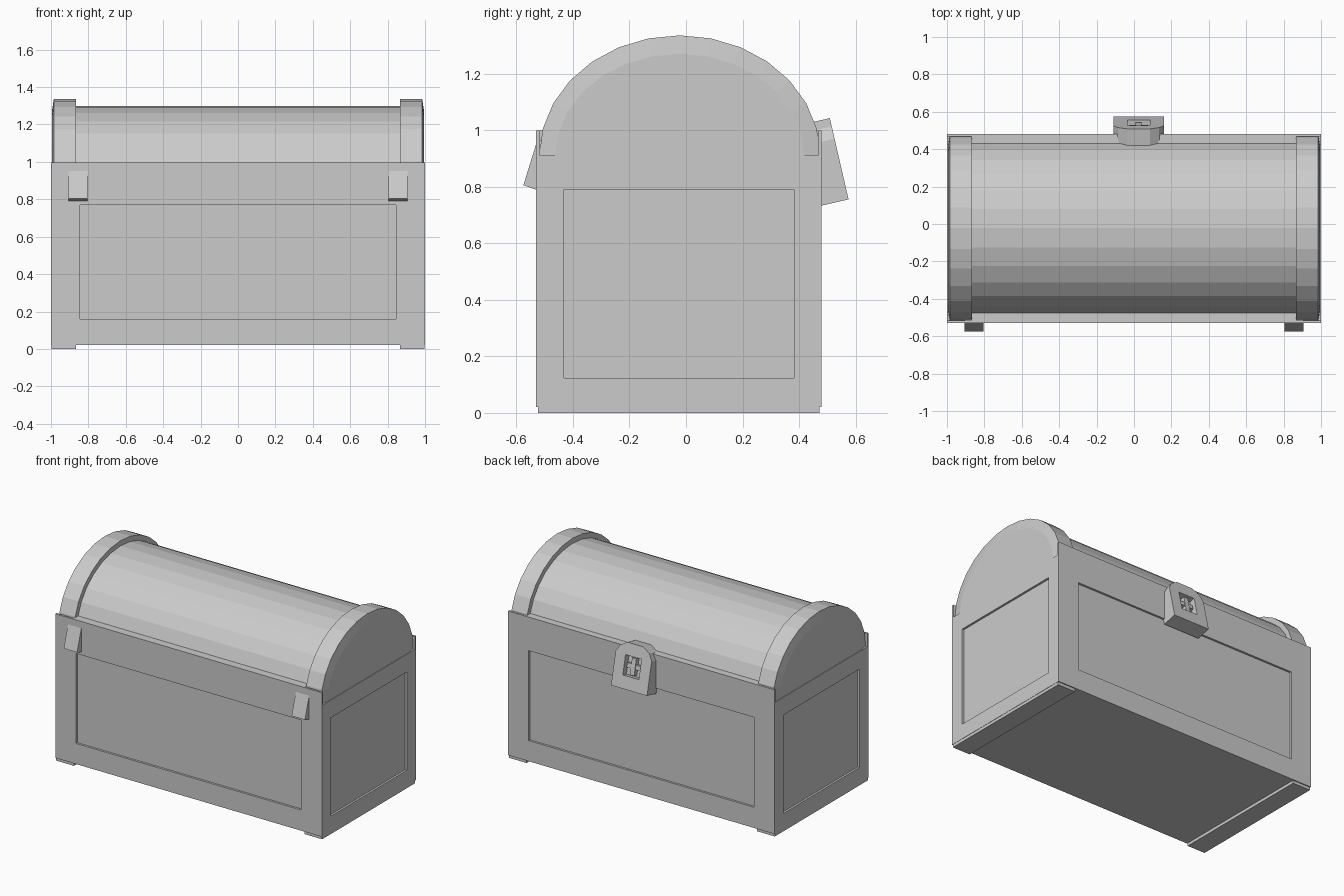
import bpy, bmesh, math
from mathutils import Vector, Matrix

if "Cube" in bpy.data.objects:
    bpy.data.objects.remove(bpy.data.objects["Cube"])


def finish(name, bm):
    bmesh.ops.recalc_face_normals(bm, faces=bm.faces)
    me = bpy.data.meshes.new(name)
    bm.to_mesh(me)
    bm.free()
    ob = bpy.data.objects.new(name, me)
    bpy.context.collection.objects.link(ob)
    return ob


def loft(name, sections):
    """Closed solid through rings of points with equal counts."""
    bm = bmesh.new()
    rings = [[bm.verts.new(p) for p in s] for s in sections]
    n = len(rings[0])
    for a, b in zip(rings, rings[1:]):
        for i in range(n):
            j = (i + 1) % n
            bm.faces.new((a[i], a[j], b[j], b[i]))
    bm.faces.new(rings[0])
    bm.faces.new(rings[-1])
    return finish(name, bm)


def at_x(x, pts):
    return [(x, y, z) for y, z in pts]


def box(name, x0, x1, y0, y1, z0, z1):
    pts = [(y0, z0), (y1, z0), (y1, z1), (y0, z1)]
    return loft(name, [at_x(x0, pts), at_x(x1, pts)])


def arch(a, h, n=14, cy=-0.022, z=0.91):
    return [(cy + a * math.cos(math.pi * i / n), z + h * math.sin(math.pi * i / n))
            for i in range(n + 1)]


# chest body with a sunken panel on each side
bm = bmesh.new()
bmesh.ops.create_cube(bm, size=1)
for v in bm.verts:
    v.co = (v.co.x * 2, v.co.y * 1.01 - 0.025, 0.02 + (v.co.z + 0.5) * 0.89)
bm.normal_update()
for f in [f for f in bm.faces if abs(f.normal.z) < 0.5]:
    n = f.normal.copy()
    mid = f.calc_center_median()
    for depth in (0, 0.014):
        bmesh.ops.inset_region(bm, faces=[f], thickness=0.005)
        for v in f.verts:
            up = v.co.z > mid.z
            if abs(n.y) > 0.5:
                s = math.copysign(1, v.co.x - mid.x)
                v.co = (s * 0.845, mid.y, 0.77 if up else 0.16)
            else:
                s = math.copysign(1, v.co.y - mid.y)
                v.co = (mid.x, -0.025 + s * 0.407, 0.79 if up else 0.123)
            v.co -= n * depth
finish("chest_body", bm)

# rim under the lid, with thin front and back strips reaching the ends
box("lid_rim", -0.87, 0.87, -0.53, 0.48, 0.91, 0.998)
outer, inner = arch(0.497, 0.425), arch(0.44, 0.36)
for s, side in ((-1, "left"), (1, "right")):
    for y0, where in ((-0.53, "front"), (0.467, "back")):
        box(f"{side}_{where}_rim_strip", s * 0.87, s * 1.0, y0, y0 + 0.013, 0.91, 0.998)
    # raised end band of the lid with gently chamfered end face
    loft(f"{side}_lid_band", [at_x(s * 0.867, outer), at_x(s * 0.985, outer), at_x(s * 0.995, inner)])
    # foot runner
    box(f"{side}_foot", s * 0.865, s * 0.998, -0.523, 0.473, 0, 0.02)
    # slanted hinge on the front
    hinge = [(-0.575, 0.805), (-0.525, 0.788), (-0.48, 0.955), (-0.525, 0.968)]
    loft(f"{side}_hinge", [at_x(s * 0.855 - 0.05, hinge), at_x(s * 0.855 + 0.05, hinge)])

# rounded lid between the bands
lid = arch(0.465, 0.39)
loft("lid", [at_x(-0.87, lid), at_x(0.87, lid)])

# tilted lock plate on the back, local y is outward
tilt = Matrix.Translation((0.025, 0.575, 0.755)) @ Matrix.Rotation(math.radians(13), 4, 'X')
outline = [(-0.135, 0), (0.135, 0), (0.135, 0.22), (0.11, 0.265), (0.06, 0.295),
           (-0.06, 0.295), (-0.11, 0.265), (-0.135, 0.22)]
lock = loft("lock_plate", [[(x, y, z) for x, z in outline] for y in (-0.1, 0)])
cutter = box("lock_cutter", -0.06, 0.06, -0.04, 0.05, 0.085, 0.215)
cutter.hide_render = True
cutter.hide_viewport = True
cut = lock.modifiers.new("keyhole", 'BOOLEAN')
cut.object = cutter
cut.operation = 'DIFFERENCE'
cut.solver = 'EXACT'
# small cross inside the keyhole recess
pin = box("keyhole_pin", -0.016, 0.016, -0.045, -0.01, 0.095, 0.205)
bar = box("keyhole_bar", -0.05, 0.05, -0.045, -0.015, 0.135, 0.165)
for ob in (lock, cutter, pin, bar):
    ob.matrix_world = tilt
